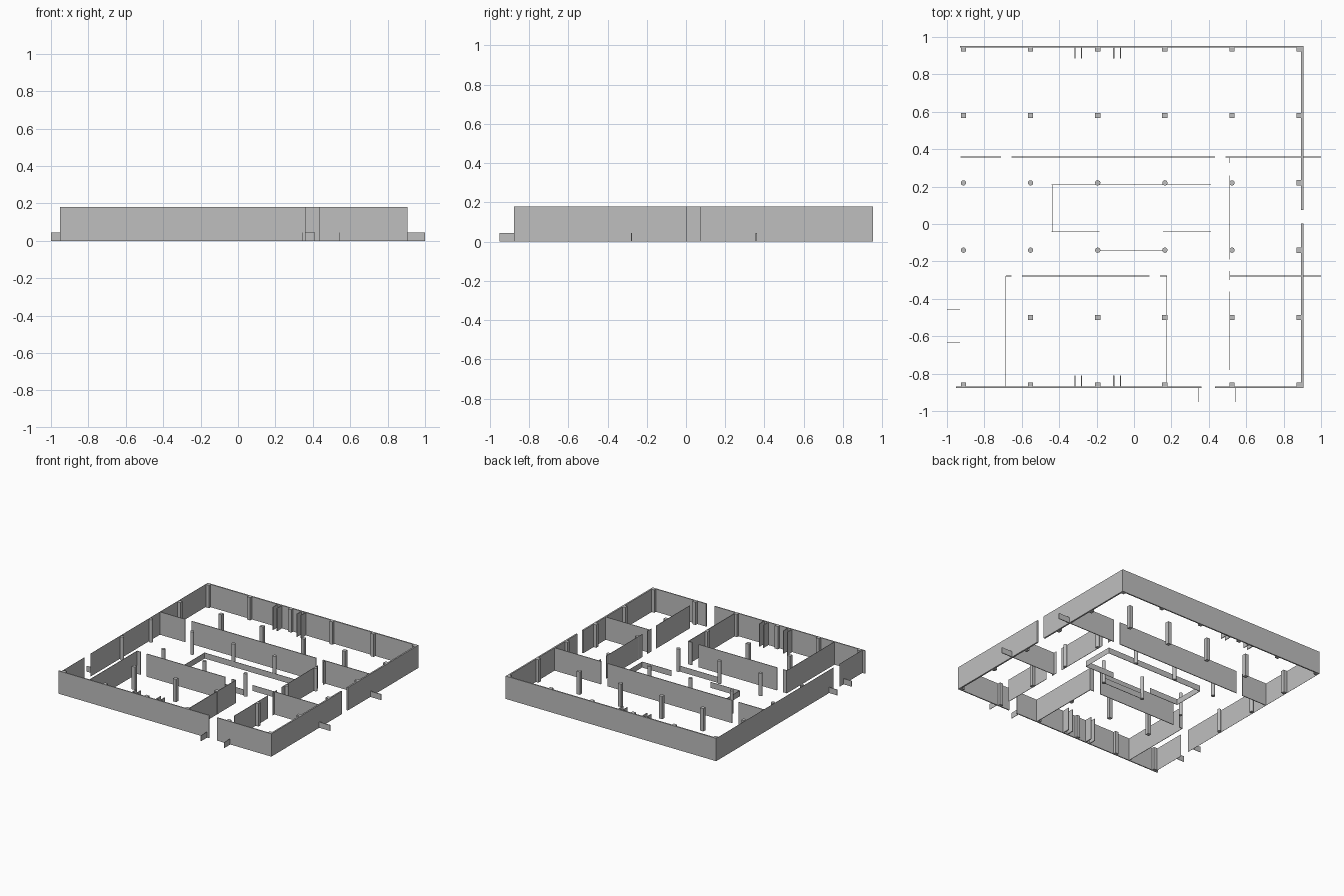
import bpy
import bmesh
from mathutils import Matrix, Vector

cube = bpy.data.objects.get("Cube")
if cube:
    bpy.data.objects.remove(cube, do_unlink=True)

FULL, LOW = 0.18, 0.045
THIN, PANE = 0.003, 0.001

grey = bpy.data.materials.new("plain_grey")
grey.use_nodes = True
colour = (0.52, 0.52, 0.52, 1)
grey.diffuse_color = colour
grey.node_tree.nodes["Principled BSDF"].inputs["Base Color"].default_value = colour


def add_object(name, bm):
    mesh = bpy.data.meshes.new(name)
    bm.to_mesh(mesh)
    bm.free()
    mesh.materials.append(grey)
    obj = bpy.data.objects.new(name, mesh)
    bpy.context.collection.objects.link(obj)
    return obj


def add_box(bm, x0, x1, y0, y1, height):
    size = Vector((x1 - x0, y1 - y0, height))
    place = Matrix.Translation(((x0 + x1) / 2, (y0 + y1) / 2, height / 2))
    bmesh.ops.create_cube(bm, size=1, matrix=place @ Matrix.Diagonal(size).to_4x4())


def wall_along_x(name, y, spans, thick=THIN, height=FULL):
    bm = bmesh.new()
    for a, b in spans:
        add_box(bm, a, b, y - thick / 2, y + thick / 2, height)
    add_object(name, bm)


def wall_along_y(name, x, spans, thick=THIN, height=FULL):
    bm = bmesh.new()
    for a, b in spans:
        add_box(bm, x - thick / 2, x + thick / 2, a, b, height)
    add_object(name, bm)


# Outer walls, with door gaps
wall_along_x("back_wall", 0.948, [(-0.93, 0.905)], 0.01)
wall_along_x("front_wall", -0.873, [(-0.952, 0.362), (0.432, 0.905)], 0.008)
wall_along_y("left_side_wall", 0.899, [(-0.873, 0.003), (0.075, 0.948)], 0.012)

# Thin glazed side made of equal panels
start, end, count = -0.51, 0.948, 9
step = (end - start) / count
panels = [(start + i * step, start + (i + 1) * step) for i in range(count)]
wall_along_y("right_side_panels", -0.93, [(-0.873, -0.585)] + panels, PANE)

# Inner partitions
wall_along_x("rear_partition", 0.358, [(-0.927, -0.71), (-0.655, 0.432), (0.49, 0.9)], 0.006)
wall_along_x("middle_partition", -0.278,
             [(-0.685, -0.655), (-0.6, 0.083), (0.14, 0.177), (0.513, 0.9)], 0.005)
wall_along_y("corridor_partition", 0.513,
             [(0.325, 0.358), (-0.19, 0.26), (-0.3, -0.25), (-0.78, -0.36)])
wall_along_y("room_right_wall", -0.685, [(-0.873, -0.278)])
wall_along_y("room_left_wall", 0.175, [(-0.873, -0.278)], 0.005)

# Short fins standing against the front and back walls
for name, y0, y1 in (("back_fins", 0.885, 0.945), ("front_fins", -0.87, -0.81)):
    bm = bmesh.new()
    for x in (-0.315, -0.28, -0.108, -0.072):
        add_box(bm, x - 0.003, x + 0.003, y0, y1, FULL)
    add_object(name, bm)

# Low wing walls beside the entrances
for x in (0.343, 0.545):
    wall_along_y("front_wing_wall", x, [(-0.952, -0.873)], THIN, LOW)
for y in (-0.455, -0.635):
    wall_along_x("right_wing_wall", y, [(-1, -0.93)], THIN, LOW)
for y in (-0.278, 0.358):
    wall_along_x("left_wing_wall", y, [(0.9, 1)], 0.006, LOW)

# Low counter in the hall
wall_along_x("counter_back", 0.21, [(-0.44, 0.412)], THIN, LOW)
wall_along_x("counter_front", -0.042, [(-0.44, -0.185), (0.155, 0.412)], THIN, LOW)
wall_along_y("counter_right_end", -0.438, [(-0.042, 0.21)], THIN, LOW)
wall_along_y("counter_left_end", 0.412, [(-0.042, 0.21)], PANE, LOW)
wall_along_x("service_counter", -0.14, [(-0.19, 0.165)], THIN, LOW)

# Column grid: round in the hall, square elsewhere, cut short at the walls
square, circular = bmesh.new(), bmesh.new()
columns_x = [-0.912 + 0.359 * i for i in range(6)]
columns_y = [-0.86 + 0.36 * i for i in range(6)]
R = 0.014
for row, y in enumerate(columns_y):
    for col, x in enumerate(columns_x):
        if row == 1 and col == 0:
            continue
        if row in (2, 3) and col < 5:
            spot = Matrix.Translation((x, y, FULL / 2))
            bmesh.ops.create_cone(circular, cap_ends=True, segments=24,
                                  radius1=R, radius2=R, depth=FULL, matrix=spot)
            continue
        x0, x1 = (0.87, 0.895) if col == 5 else (x - R, x + R)
        y0, y1 = y - R, y + R
        if row == 0:
            y0, y1 = -0.872, -0.848
        elif row == 5:
            y0, y1 = 0.922, 0.946
        add_box(square, x0, x1, y0, y1, FULL)
add_object("square_columns", square)
columns = add_object("round_columns", circular)
bpy.context.view_layer.objects.active = columns
columns.select_set(True)
bpy.ops.object.shade_smooth_by_angle()
